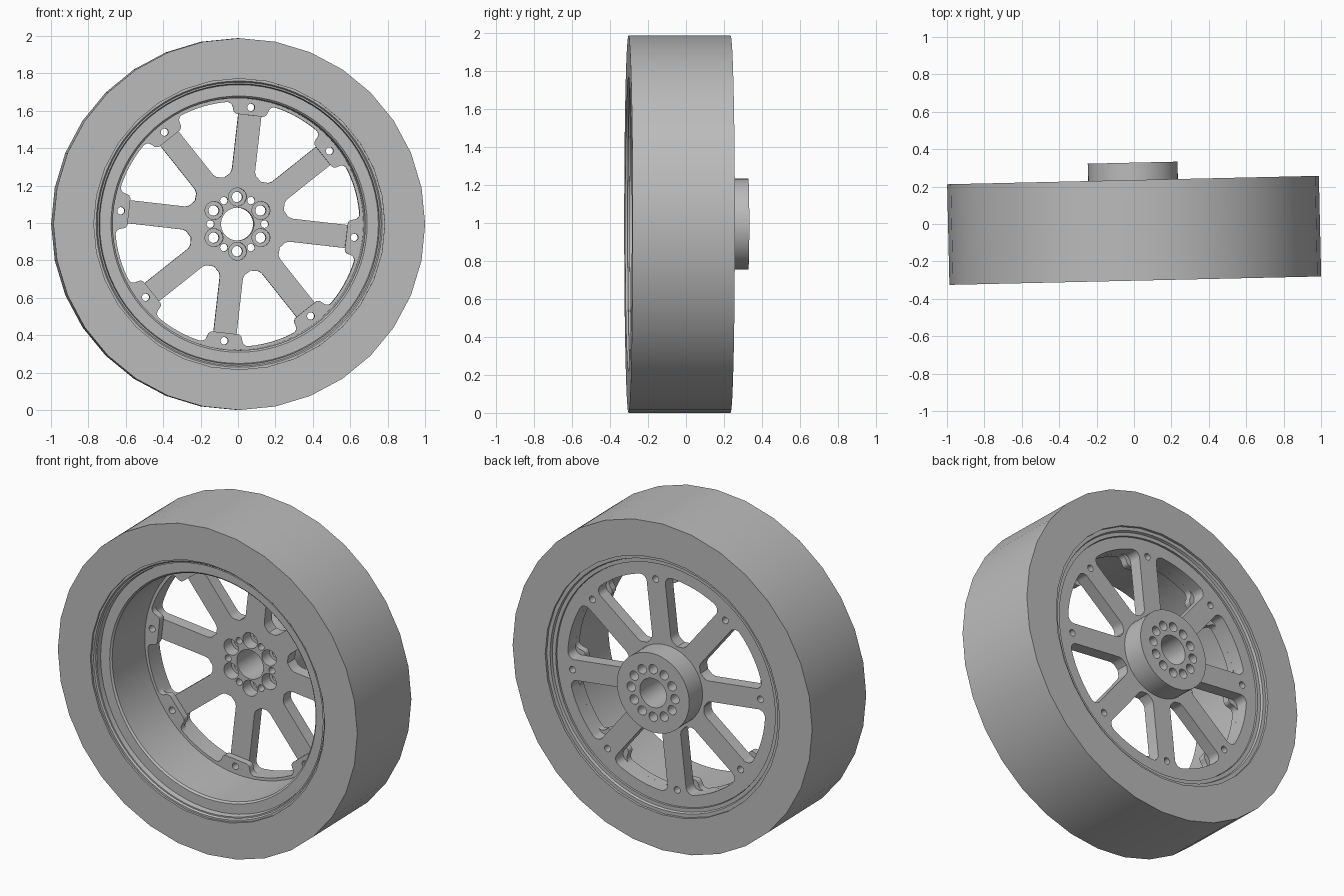
import bpy, bmesh
from math import sin, cos, tan, asin, pi, radians
from mathutils import Matrix, Vector

if "Cube" in bpy.data.objects:
    bpy.data.objects.remove(bpy.data.objects["Cube"])

RADIUS = 0.994
SPOKES = 8
STEP = 2 * pi / SPOKES
PHASE = radians(-6.5)      # angle of the first spoke
SPOKE_HALF = 0.062         # half width of a spoke
WINDOW_R = 0.655           # outer radius of the windows
BOLT_R = 0.628
HUB_HOLE_R = 0.145

# Wheel axis points along y, with a slight turn about z
PLACE = (Matrix.Translation((0, 0, RADIUS)) @ Matrix.Rotation(radians(1.3), 4, 'Z')
         @ Matrix.Rotation(pi / 2, 4, 'X'))

grey = bpy.data.materials.new("plain grey")
grey.use_nodes = True
colour = (0.5, 0.5, 0.5, 1)
grey.diffuse_color = colour
grey.node_tree.nodes["Principled BSDF"].inputs["Base Color"].default_value = colour


def polar(r, a):
    return Vector((r * cos(a), r * sin(a)))


def circle(r, centre=Vector((0, 0)), n=24):
    return [centre + polar(r, 2 * pi * i / n) for i in range(n)]


def ring_of_holes(r, ring_r, count, start):
    return [circle(r, polar(ring_r, start + 2 * pi * i / count)) for i in range(count)]


def fillet(corners, n=6):
    """Round a closed outline given as (point, radius) pairs."""
    out = []
    for i, (p, r) in enumerate(corners):
        if r == 0:
            out.append(p)
            continue
        a = (corners[i - 1][0] - p).normalized()
        b = (corners[(i + 1) % len(corners)][0] - p).normalized()
        half = a.angle(b) / 2
        centre = p + (a + b).normalized() * (r / sin(half))
        start = p + a * (r / tan(half)) - centre
        end = p + b * (r / tan(half)) - centre
        for k in range(n + 1):
            out.append(centre + start.lerp(end, k / n).normalized() * r)
    return out


def finish(name, mesh):
    ob = bpy.data.objects.new(name, mesh)
    bpy.context.collection.objects.link(ob)
    ob.matrix_world = PLACE
    mesh.materials.clear()
    mesh.materials.append(grey)
    bpy.ops.object.select_all(action='DESELECT')
    ob.select_set(True)
    bpy.context.view_layer.objects.active = ob
    bpy.ops.object.shade_smooth_by_angle(angle=radians(32))


def lathe(name, profile, steps):
    """Spin a closed (radius, y) profile about the wheel axis."""
    bm = bmesh.new()
    verts = [bm.verts.new((r, 0, -y)) for r, y in profile]
    edges = [bm.edges.new((verts[i - 1], v)) for i, v in enumerate(verts)]
    bmesh.ops.spin(bm, geom=verts + edges, cent=(0, 0, 0), axis=(0, 0, 1),
                   angle=2 * pi, steps=steps, use_merge=True)
    bmesh.ops.remove_doubles(bm, verts=bm.verts, dist=1e-5)
    bmesh.ops.recalc_face_normals(bm, faces=bm.faces)
    mesh = bpy.data.meshes.new(name)
    bm.to_mesh(mesh)
    bm.free()
    finish(name, mesh)


def slab(name, outlines, y0, y1):
    """Flat plate between two y values; outlines inside the first are holes."""
    curve = bpy.data.curves.new(name + "_outline", 'CURVE')
    curve.dimensions = '2D'
    curve.fill_mode = 'BOTH'
    curve.extrude = (y1 - y0) / 2
    for points in outlines:
        spline = curve.splines.new('POLY')
        spline.points.add(len(points) - 1)
        for sp, p in zip(spline.points, points):
            sp.co = (p.x, p.y, 0, 1)
        spline.use_cyclic_u = True
    helper = bpy.data.objects.new(name + "_helper", curve)
    bpy.context.collection.objects.link(helper)
    bpy.context.view_layer.update()
    mesh = bpy.data.meshes.new_from_object(
        helper.evaluated_get(bpy.context.evaluated_depsgraph_get()))
    bpy.data.objects.remove(helper)
    mesh.name = name
    mesh.transform(Matrix.Translation((0, 0, -(y0 + y1) / 2)))
    bm = bmesh.new()
    bm.from_mesh(mesh)
    bmesh.ops.remove_doubles(bm, verts=bm.verts, dist=1e-5)
    bmesh.ops.recalc_face_normals(bm, faces=bm.faces)
    bm.to_mesh(mesh)
    bm.free()
    finish(name, mesh)


def window(mid):
    """Opening between two spokes, centred on the angle mid."""
    apex = polar(SPOKE_HALF / sin(STEP / 2), mid)
    edge = STEP / 2 - asin(SPOKE_HALF / WINDOW_R)
    arc_edge = edge - radians(4.5)
    corners = [(apex, 0.06), (polar(WINDOW_R, mid - edge), 0.04)]
    corners += [(polar(WINDOW_R, mid + arc_edge * t / 5), 0) for t in range(-5, 6)]
    corners.append((polar(WINDOW_R, mid + edge), 0.04))
    return fillet(corners)


def tabbed_outline():
    """Inner edge of the rim flange, with one bolt tab at each spoke."""
    corners = []
    root = asin(0.105 / WINDOW_R)
    for i in range(SPOKES):
        a = PHASE + i * STEP
        out, side = polar(1, a), polar(1, a + pi / 2)
        corners += [(polar(WINDOW_R, a - root), 0.03),
                    (out * 0.585 - side * 0.085, 0.025),
                    (out * 0.585 + side * 0.085, 0.025),
                    (polar(WINDOW_R, a + root), 0.03)]
        first, last = a + root + 0.06, a + STEP - root - 0.06
        corners += [(polar(WINDOW_R, first + (last - first) * t / 6), 0) for t in range(7)]
    return fillet(corners)


# Tyre: broad flat-sided band
lathe("tyre", [(RADIUS, -0.303), (RADIUS, 0.235), (0.778, 0.235), (0.778, -0.303)], 32)

# Rim barrel with stepped lips at both ends
lathe("rim_barrel", [(0.785, -0.29), (0.765, -0.29), (0.758, -0.28), (0.75, -0.28),
                     (0.745, -0.25), (0.685, -0.25), (0.675, -0.24), (0.672, 0.12),
                     (0.728, 0.12), (0.728, 0.205), (0.75, 0.205), (0.755, 0.22),
                     (0.785, 0.22)], 80)

bolts = ring_of_holes(0.02, BOLT_R, SPOKES, PHASE)

# Rim flange with bolt tabs
slab("rim_flange", [circle(0.69, n=80), tabbed_outline()] + bolts, 0.08, 0.12)

# Spoke plate with windows and counterbored hub holes
windows = [window(PHASE + (i + 0.5) * STEP) for i in range(SPOKES)]
bore = circle(0.088, n=40)
slab("spoke_plate", [circle(0.726, n=80), bore] + windows + bolts
     + ring_of_holes(0.048, HUB_HOLE_R, 6, pi / 6)
     + ring_of_holes(0.02, HUB_HOLE_R, 6, 0), 0.12, 0.195)

# Hub boss at the back
slab("hub", [circle(0.24, n=48), bore] + ring_of_holes(0.028, HUB_HOLE_R, 12, 0),
     0.195, 0.328)
